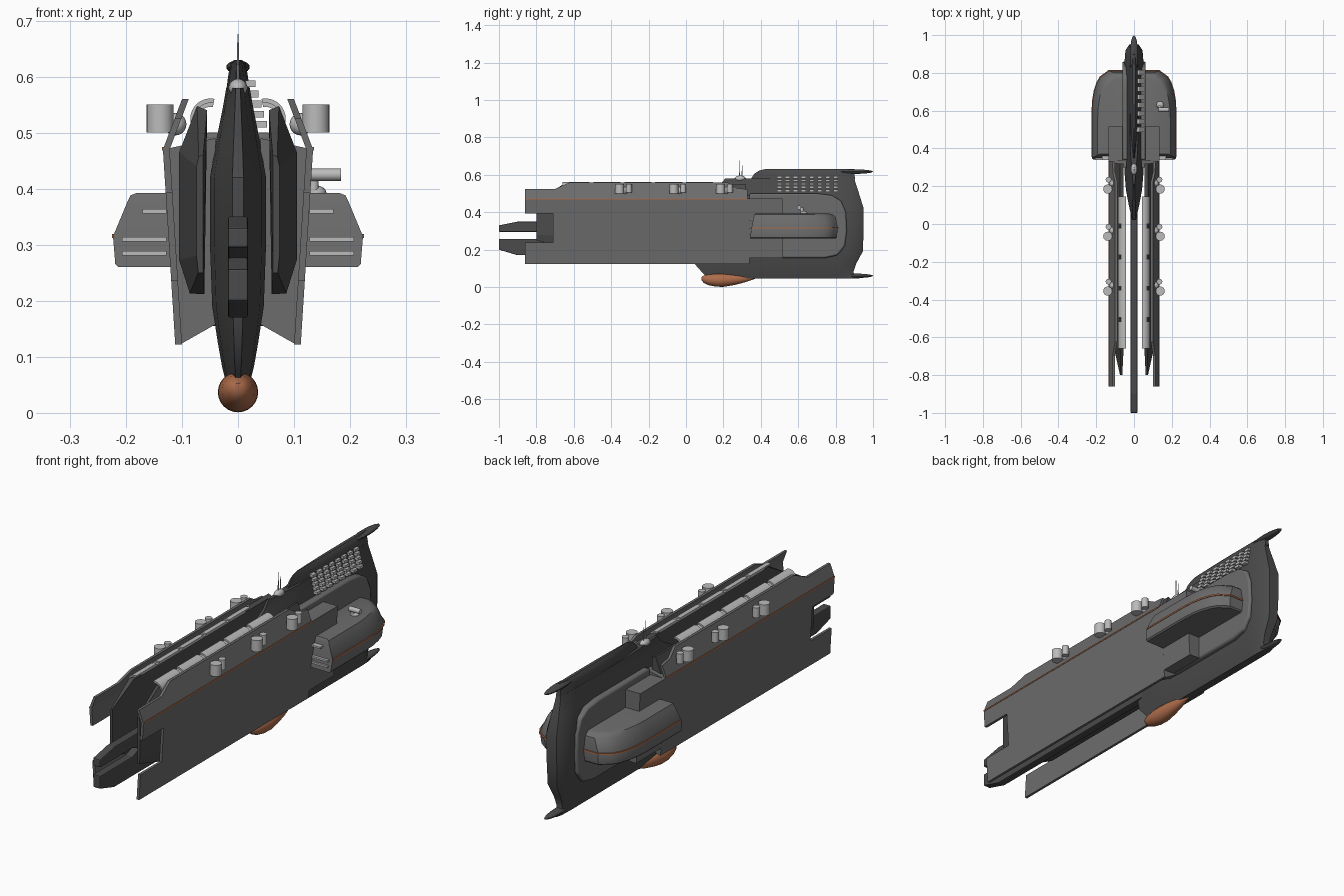
import bpy, bmesh
from math import pi, sin, cos
from mathutils import Matrix, Vector

if "Cube" in bpy.data.objects:
    bpy.data.objects.remove(bpy.data.objects["Cube"])


def material(name, rgb):
    m = bpy.data.materials.new(name)
    m.diffuse_color = (*rgb, 1)
    m.use_nodes = True
    m.node_tree.nodes["Principled BSDF"].inputs["Base Color"].default_value = m.diffuse_color
    return m


DARK = material("dark_grey", (0.07, 0.07, 0.07))
MID = material("mid_grey", (0.15, 0.15, 0.15))
LIGHT = material("light_grey", (0.5, 0.5, 0.5))
RUST = material("rust_orange", (0.42, 0.15, 0.07))


def finish(bm, name, mat, mirror=False, bevel=0, smooth=30):
    bmesh.ops.recalc_face_normals(bm, faces=bm.faces)
    me = bpy.data.meshes.new(name)
    bm.to_mesh(me)
    bm.free()
    ob = bpy.data.objects.new(name, me)
    bpy.context.collection.objects.link(ob)
    me.materials.append(mat)
    if smooth:
        bpy.ops.object.select_all(action='DESELECT')
        ob.select_set(True)
        bpy.context.view_layer.objects.active = ob
        bpy.ops.object.shade_smooth_by_angle(angle=smooth * pi / 180)
    if bevel:
        b = ob.modifiers.new("bevel", 'BEVEL')
        b.width, b.segments, b.limit_method = bevel, 2, 'ANGLE'
    if mirror:
        ob.modifiers.new("mirror", 'MIRROR')
    return ob


def add_loft(bm, rings):
    vs = [[bm.verts.new(p) for p in r] for r in rings]
    n = len(vs[0])
    for a, b in zip(vs, vs[1:]):
        for i in range(n):
            j = (i + 1) % n
            bm.faces.new((a[i], a[j], b[j], b[i]))
    bm.faces.new(vs[0])
    bm.faces.new(vs[-1][::-1])


def loft(name, rings, mat, **kw):
    bm = bmesh.new()
    add_loft(bm, rings)
    return finish(bm, name, mat, **kw)


def add_box(bm, lo, hi):
    c = [(a + b) / 2 for a, b in zip(lo, hi)]
    s = [b - a for a, b in zip(lo, hi)]
    bmesh.ops.create_cube(bm, size=1, matrix=Matrix.Translation(c) @ Matrix.Diagonal((*s, 1)))


def add_cyl(bm, p, q, r1, r2=None, seg=20):
    p, q = Vector(p), Vector(q)
    rot = (q - p).to_track_quat('Z', 'Y').to_matrix().to_4x4()
    bmesh.ops.create_cone(bm, cap_ends=True, segments=seg, radius1=r1, radius2=r1 if r2 is None else r2,
                          depth=(q - p).length, matrix=Matrix.Translation((p + q) / 2) @ rot)


def add_ball(bm, c, r):
    bmesh.ops.create_uvsphere(bm, u_segments=16, v_segments=10, radius=1,
                              matrix=Matrix.Translation(c) @ Matrix.Diagonal((*r, 1)))


# Main hull: stacked horizontal slices with a sharp prow and rounded stern
def hull_slice(z, w, yf, yb):
    half = [(w * .2, yf), (w * .55, yf + .08), (w * .85, yf + .16), (w, yf + .25),
            (w, yb - .09), (w * .9, yb - .03), (w * .5, yb)]
    return [(x, y, z) for x, y in half] + [(-x, y, z) for x, y in half[::-1]]


loft("main_hull", [hull_slice(*s) for s in (
    (.045, .018, .12, .93), (.065, .024, .10, .90), (.08, .028, .085, .895), (.125, .036, .045, .91),
    (.19, .046, .03, .945), (.30, .05, .02, .95), (.42, .05, .02, .95), (.50, .036, .10, .925),
    (.545, .027, .18, .91), (.58, .021, .21, .90))], DARK, smooth=40)
loft("dorsal_fin", [hull_slice(*s) for s in (
    (.575, .021, .345, .905), (.605, .017, .365, .90), (.622, .013, .39, .90), (.63, .007, .42, .90))],
    DARK, smooth=40)

# Tail spikes
bm = bmesh.new()
for z in (.617, .06):
    add_ball(bm, (0, .90, z), (.021, .10, .012))
finish(bm, "tail_spikes", DARK)

# Forked forward beam
prow = [(-1, .295), (-1, .33), (-.9, .35), (.15, .35), (.15, .17), (-.9, .17), (-1, .20),
        (-1, .257), (-.77, .257), (-.72, .276), (-.77, .295)]
loft("forked_beam", [[(s * .018, y, z) for y, z in prow] for s in (-1, 1)], DARK, bevel=.004, smooth=0)

# Raised flank panels
flank = [(.34, .155), (.74, .155), (.81, .17), (.85, .22), (.86, .30), (.855, .40), (.83, .46),
         (.78, .49), (.70, .50), (.34, .50)]
loft("flank_panel", [[(x, y, z) for y, z in flank] for x in (.01, .062)], MID, mirror=True, bevel=.008)


# Outer armour plates: leaning lower sheet and folded upper lip
def plate_x(z):
    return .112 + (z - .122) * .063 if z <= .47 else .134 - (z - .47) * .38


lower = [(-.86, .122), (.34, .122), (.34, .47), (-.86, .47), (-.86, .393), (-.71, .393),
         (-.71, .237), (-.86, .237)]
upper = [(-.86, .47), (.33, .47), (.33, .522), (.27, .53), (.22, .56), (-.62, .56), (-.70, .525), (-.86, .525)]
for name, prof in (("armour_plate", lower), ("armour_lip", upper)):
    loft(name, [[(plate_x(z) - t, y, z) for y, z in prof] for t in (0, .012)], MID, mirror=True, smooth=0)
bm = bmesh.new()
add_box(bm, (.128, -.86, .468), (.1355, .33, .474))
finish(bm, "plate_stripe", RUST, mirror=True, smooth=0)

# Brackets joining the plates to the hull
bracket = [(.04, .158), (.114, .155), (.134, .472), (.04, .472)]
bulkhead = [(.04, .158), (.10, .124), (.112, .124), (.133, .47), (.04, .49)]
for name, prof, ya, yb in (("plate_bracket", bracket, .33, .515), ("plate_bulkhead", bulkhead, .30, .34)):
    loft(name, [[(x, y, z) for x, z in prof] for y in (ya, yb)], MID, mirror=True, smooth=0)

# Inner armour slabs with tapered noses
full = [(.055, .54), (.073, .547), (.105, .465), (.105, .273), (.086, .213), (.06, .212)]
nose = [(.062, .46), (.07, .457), (.074, .44), (.074, .28), (.071, .25), (.062, .25)]
loft("inner_slab", [[(x, y, z) for x, z in sec] for sec, y in ((nose, -.80), (full, -.66), (full, .32))],
     DARK, mirror=True, smooth=0)

# Curved pipe covers along the slab tops
bm = bmesh.new()
arc = [i * pi / 2 / 8 for i in range(-1, 10)]
for ya, yb, r in [(-.66 + i * .165, -.515 + i * .165, .036) for i in range(5)] + [(-.62, .12, .029)]:
    sec = [(.049 + r * cos(a), .525 + r * sin(a)) for a in arc]
    sec += [(.049 + (r - .008) * cos(a), .525 + (r - .008) * sin(a)) for a in arc[::-1]]
    add_loft(bm, [[(x, y, z) for x, z in sec] for y in (ya, yb)])
finish(bm, "pipe_covers", LIGHT, mirror=True)

# Deck canisters on the plate lips
bm = bmesh.new()
for y in (.185, -.065, -.355):
    add_cyl(bm, (.139, y, .50), (.139, y, .55), .024, seg=24)
    add_cyl(bm, (.135, y + .05, .505), (.135, y + .05, .55), .015)
    add_ball(bm, (.112, y + .03, .515), (.02, .02, .02))
finish(bm, "deck_canisters", LIGHT, mirror=True)


# Engine nacelles: horizontal slices with a rounded stern
def nacelle_slice(z, X, yf, yb):
    pts = [(.05, yf), (X, yf), (X, yb - .22)]
    pts += [(X - .07 + .07 * cos(a), yb - .22 + .20 * sin(a)) for a in (.3, .6, .9, 1.2, 1.45)]
    pts += [(X - .09, yb), (.05, yb)]
    return [(x, y, z) for x, y in pts]


loft("engine_nacelle", [nacelle_slice(*s) for s in (
    (.26, .213, .342, .80), (.266, .219, .343, .806), (.315, .223, .35, .812), (.375, .198, .362, .80),
    (.388, .192, .366, .785), (.392, .182, .37, .77))], MID, mirror=True, smooth=35)
loft("nacelle_stripe", [nacelle_slice(z, .225, .355, .815) for z in (.312, .319)], RUST, mirror=True)
bm = bmesh.new()
for z, x in ((.36, .17), (.31, .207), (.285, .207)):
    add_box(bm, (.128, .338, z - .004), (x, .38, z + .004))
finish(bm, "nacelle_vents", LIGHT, mirror=True, smooth=0)

# Small gun on the right nacelle
bm = bmesh.new()
add_ball(bm, (.138, .63, .392), (.02, .02, .014))
add_cyl(bm, (.135, .62, .39), (.135, .62, .425), .009)
add_cyl(bm, (.13, .605, .425), (.184, .605, .425), .011)
finish(bm, "nacelle_gun", LIGHT)

# Launcher studs on the right side of the fin
bm = bmesh.new()
for r in range(5):
    z = .515 + r * .018
    x = .052 - r * .0052
    for c in range(8):
        y = .50 + c * .043
        add_box(bm, (x - .022, y - .013, z - .006), (x, y + .013, z + .006))
finish(bm, "launcher_studs", LIGHT, smooth=0)

# Sensor dome and antennas
bm = bmesh.new()
add_ball(bm, (0, .29, .58), (.017, .03, .016))
add_cyl(bm, (0, .285, .585), (0, .285, .676), .003, .001, 8)
add_cyl(bm, (0, .30, .585), (0, .30, .65), .003, .001, 8)
finish(bm, "sensor_mast", LIGHT)

# Teardrop bulb under the prow
rings = []
for y, r, z in ((.083, .008, .045), (.095, .02, .042), (.12, .029, .039), (.16, .035, .037), (.20, .036, .037),
                (.25, .031, .040), (.30, .023, .044), (.35, .011, .048), (.38, .002, .05)):
    rings.append([(r * cos(i * pi / 12), y, z + r * sin(i * pi / 12)) for i in range(24)])
loft("keel_bulb", rings, RUST, smooth=50)
